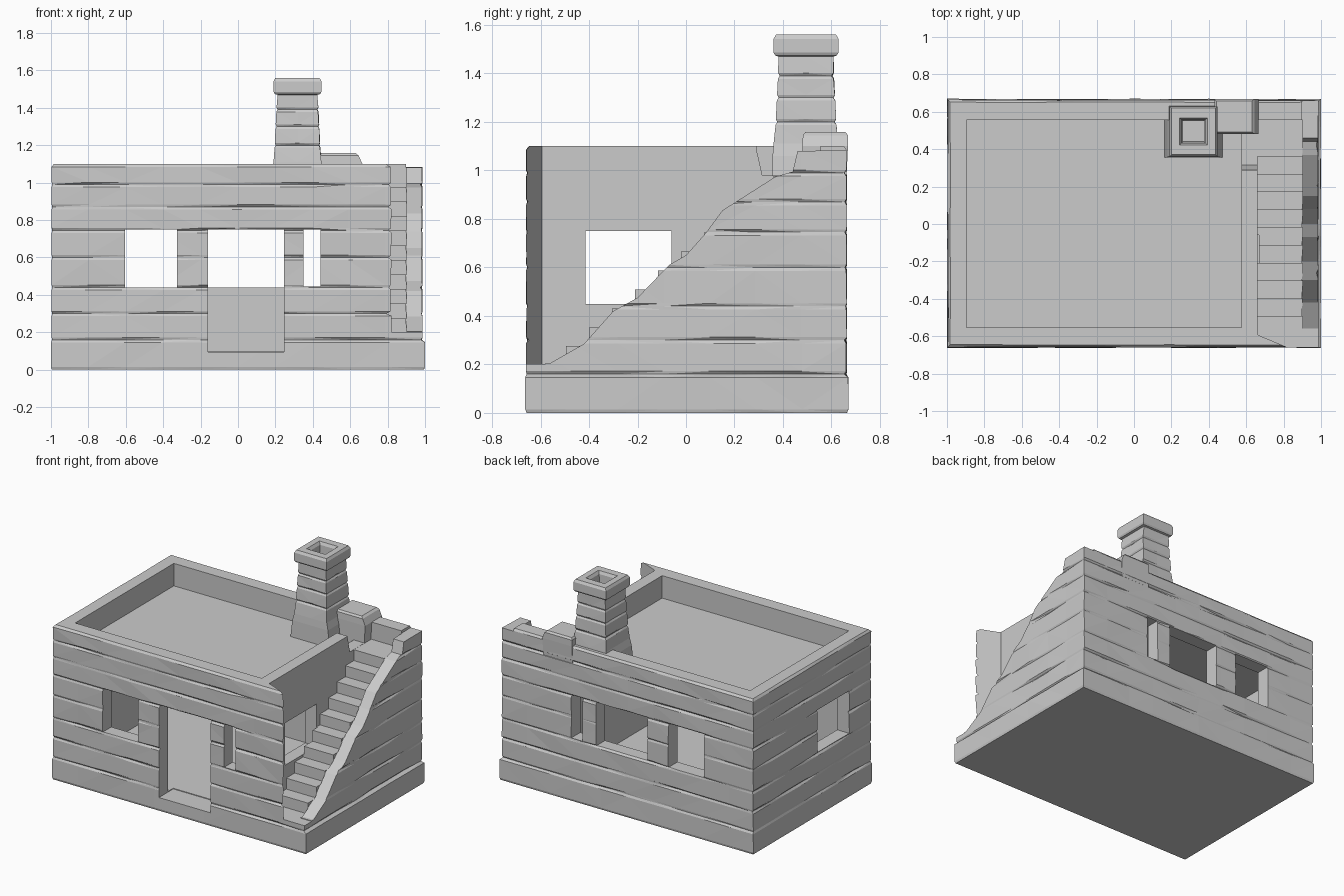
import bpy, bmesh, random
from mathutils import Vector

if "Cube" in bpy.data.objects:
    bpy.data.objects.remove(bpy.data.objects["Cube"])

random.seed(7)


def make_object(name, bm):
    bmesh.ops.recalc_face_normals(bm, faces=bm.faces)
    me = bpy.data.meshes.new(name)
    bm.to_mesh(me)
    bm.free()
    ob = bpy.data.objects.new(name, me)
    bpy.context.collection.objects.link(ob)
    return ob


def loft(name, rings):
    """Skin a stack of closed rings and cap both ends."""
    bm = bmesh.new()
    rows = [[bm.verts.new(p) for p in r] for r in rings]
    n = len(rows[0])
    for a, b in zip(rows, rows[1:]):
        for i in range(n):
            j = (i + 1) % n
            bm.faces.new((a[i], a[j], b[j], b[i]))
    bm.faces.new(rows[0][::-1])
    bm.faces.new(rows[-1])
    bmesh.ops.triangulate(bm, faces=[f for f in bm.faces if len(f.verts) == 4])
    return make_object(name, bm)


def rect_ring(x0, x1, y0, y1, z, nx=1, ny=1, rough=0.0):
    """Rectangle subdivided along its sides, with random inward dents."""
    def inset():
        return random.uniform(0, rough)
    pts = []
    for i in range(nx):
        pts.append((x0 + (x1 - x0) * i / nx, y0 + inset(), z))
    for i in range(ny):
        pts.append((x1 - inset(), y0 + (y1 - y0) * i / ny, z))
    for i in range(nx):
        pts.append((x1 - (x1 - x0) * i / nx, y1 - inset(), z))
    for i in range(ny):
        pts.append((x0 + inset(), y1 - (y1 - y0) * i / ny, z))
    return pts


def prism(name, pts, axis, a, b):
    """Extrude a profile: axis 'x' takes (y, z) points, 'z' takes (x, y)."""
    def place(p, d):
        return (d, p[0], p[1]) if axis == 'x' else (p[0], p[1], d)
    bm = bmesh.new()
    lo = [bm.verts.new(place(p, a)) for p in pts]
    hi = [bm.verts.new(place(p, b)) for p in pts]
    bm.faces.new(lo)
    bm.faces.new(hi[::-1])
    for i in range(len(pts)):
        j = (i + 1) % len(pts)
        bm.faces.new((lo[i], lo[j], hi[j], hi[i]))
    return make_object(name, bm)


def box(name, x0, x1, y0, y1, z0, z1):
    return prism(name, [(x0, y0), (x1, y0), (x1, y1), (x0, y1)], 'z', z0, z1)


def cut(target, cutter):
    cutter.hide_render = True
    mod = target.modifiers.new("cut", 'BOOLEAN')
    mod.operation = 'DIFFERENCE'
    mod.solver = 'EXACT'
    mod.object = cutter
    bpy.context.view_layer.objects.active = target
    bpy.ops.object.modifier_apply(modifier=mod.name)
    bpy.data.objects.remove(cutter, do_unlink=True)


# Rough stone block with worn horizontal courses and a wider plinth
def course(z, inset, rough):
    s = 0.0 if z < 0.15 else 0.009
    return rect_ring(-1 + inset + s * 0.4, 1 - inset - s * 1.5,
                     -0.663 + inset + s * 0.3, 0.67 - inset - s * 0.6,
                     z, 10, 7, rough)


rings = [course(0, 0.006, 0), course(0.015, 0, 0.003)]
for g in (0.16, 0.30, 0.44, 0.60, 0.745, 0.87, 0.99):
    rings += [course(g - 0.014, 0, 0.004), course(g, 0.003, 0.011),
              course(g + 0.012, 0, 0.004)]
rings += [course(1.085, 0, 0.004), course(1.1, 0.012, 0.004)]
house = loft("house_walls", rings)

# Hollow room and sunken flat roof behind the parapet
cut(house, box("room", -0.9, 0.57, -0.56, 0.56, 0.1, 0.88))
cut(house, box("roof_well", -0.895, 0.575, -0.553, 0.557, 0.94, 1.5))

# Door, slit and windows, front and back
cut(house, box("door", -0.16, 0.245, -0.8, -0.5, 0.095, 0.75))
cut(house, box("back_window_wide", -0.16, 0.245, 0.5, 0.8, 0.44, 0.75))
for s in (-1, 1):
    y0, y1 = sorted((0.5 * s, 0.8 * s))
    cut(house, box("window", -0.605, -0.325, y0, y1, 0.44, 0.75))
    cut(house, box("slit", 0.35, 0.44, y0, y1, 0.445, 0.75))

# Side windows, left and right
cut(house, box("left_window", -1.2, -0.85, -0.415, -0.06, 0.45, 0.75))

# Staircase: ten steps cut down between house and outer wall
steps, run, rise = 10, 0.095, 0.078
profile = []
for k in range(steps + 1):
    y, z = -0.59 + run * k, 0.197 + rise * k
    profile += [(y, z), (y + run if k < steps else 0.555, z)]
profile += [(0.555, 1.5), (-0.59, 1.5)]
cut(house, prism("stairwell", profile, 'x', 0.66, 0.9))

# Slanted stair entrance in the front wall
cut(house, prism("stair_entrance",
                 [(0.662, -0.58), (0.662, -0.593), (0.822, -0.66), (0.83, -0.8),
                  (1.2, -0.8), (1.2, -0.58)], 'z', 0.201, 1.5))

# Crumbled sloping top of the outer stair wall
slope = [(-0.8, 0.205), (-0.56, 0.205), (-0.42, 0.285), (-0.3, 0.42), (-0.2, 0.475),
         (-0.07, 0.61), (0.0, 0.65), (0.08, 0.74), (0.15, 0.835), (0.37, 0.975),
         (0.44, 0.995), (0.46, 1.08), (0.8, 1.085), (0.8, 1.5), (-0.8, 1.5)]
cut(house, prism("outer_wall_slope", slope, 'x', 0.897, 1.2))
cut(house, box("right_window", 0.5, 0.667, -0.415, -0.06, 0.45, 0.75))

# Gap from the landing onto the roof
cut(house, prism("roof_gap", [(0.29, 1.5), (0.29, 1.09), (0.315, 0.978),
                              (0.48, 0.978), (0.48, 1.5)], 'x', 0.54, 0.69))

# Raised parapet block beside the chimney
parapet = loft("parapet_block", [
    rect_ring(0.43, 0.655, 0.48, 0.66, 0.93),
    rect_ring(0.43, 0.665, 0.48, 0.668, 1.1),
    rect_ring(0.43, 0.645, 0.482, 0.668, 1.145),
    rect_ring(0.44, 0.63, 0.492, 0.658, 1.158)])

# Tapered chimney with worn courses, square cap and open flue
sections = [(0.155, 0.140, 0.93, 0), (0.140, 0.138, 1.06, 0), (0.128, 0.134, 1.11, 0)]
for z in (1.20, 1.30, 1.39):
    h = 0.127 - 0.05 * (z - 1.11)
    sections += [(h, h + 0.003, z - 0.012, 0.003), (h - 0.006, h - 0.004, z, 0.005),
                 (h - 0.001, h + 0.002, z + 0.012, 0.003)]
sections += [(0.106, 0.114, 1.47, 0), (0.122, 0.127, 1.474, 0), (0.128, 0.134, 1.486, 0),
             (0.128, 0.134, 1.542, 0), (0.118, 0.124, 1.56, 0),
             (0.074, 0.072, 1.56, 0), (0.062, 0.062, 1.54, 0), (0.055, 0.055, 1.30, 0)]
rings = []
for hx, hy, z, rough in sections:
    rings.append(rect_ring(0.318 - hx, 0.318 + hx, 0.495 - hy, 0.495 + hy, z, 2, 2, rough))
chimney = loft("chimney", rings)
